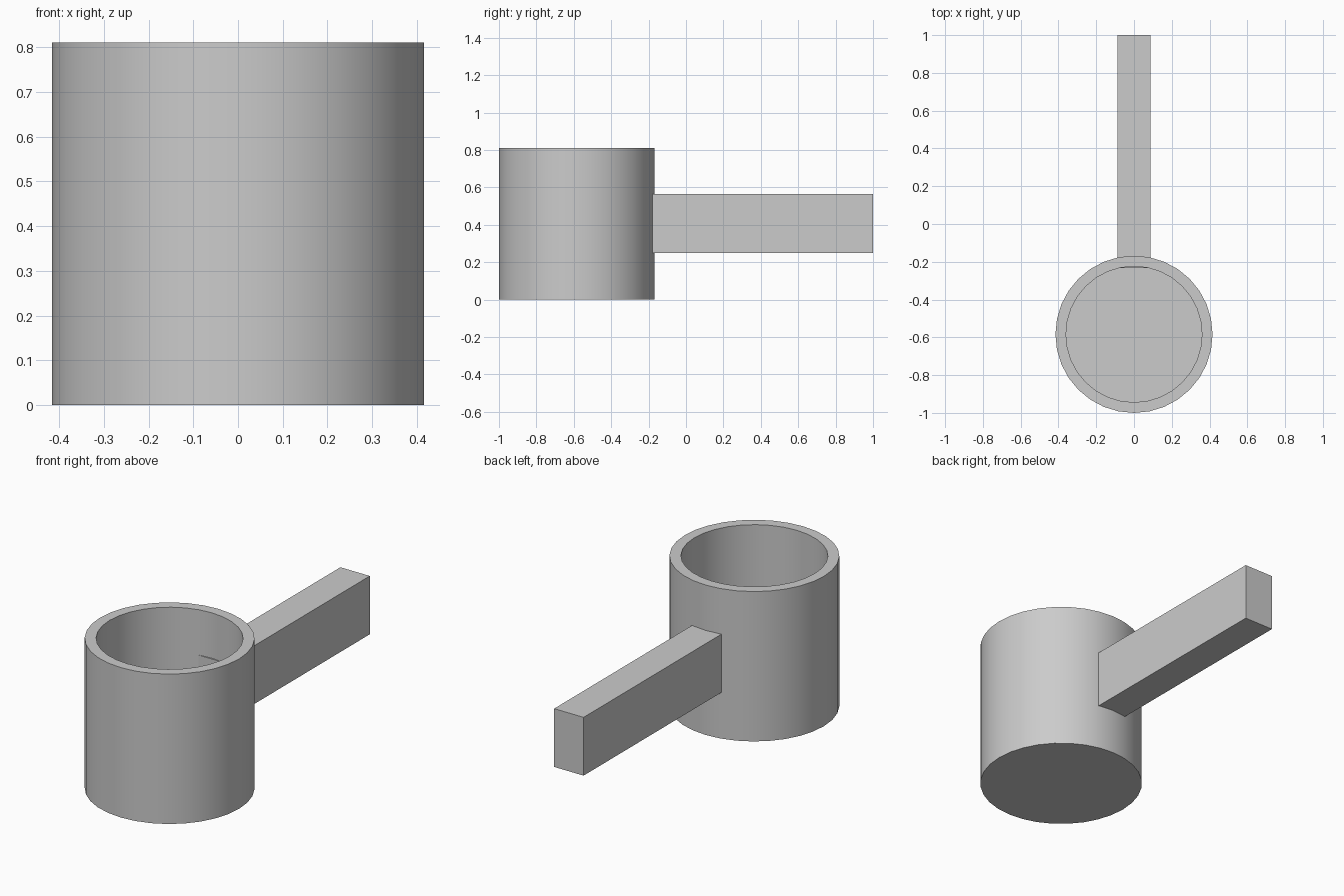
import bpy, bmesh, math

old = bpy.data.objects.get("Cube")
if old:
    bpy.data.objects.remove(old, do_unlink=True)

SIDES = 32
CUP_Y = -0.584

grey = bpy.data.materials.new("plain grey")
grey.use_nodes = True
colour = (0.6, 0.6, 0.6, 1)
grey.diffuse_color = colour
grey.node_tree.nodes["Principled BSDF"].inputs["Base Color"].default_value = colour


def finish(bm, name):
    bmesh.ops.recalc_face_normals(bm, faces=bm.faces)
    mesh = bpy.data.meshes.new(name)
    bm.to_mesh(mesh)
    bm.free()
    mesh.materials.append(grey)
    ob = bpy.data.objects.new(name, mesh)
    bpy.context.collection.objects.link(ob)
    return ob


# Cup: outer wall, flat rim, inner wall; closed by a base and an inner floor
bm = bmesh.new()
profile = [(0.416, 0), (0.416, 0.81), (0.36, 0.81), (0.36, 0.056)]
rings = []
for r, z in profile:
    rings.append([bm.verts.new((r * math.cos(2 * math.pi * i / SIDES),
                                r * math.sin(2 * math.pi * i / SIDES), z))
                  for i in range(SIDES)])
for a, b in zip(rings, rings[1:]):
    for i in range(SIDES):
        j = (i + 1) % SIDES
        bm.faces.new((a[i], a[j], b[j], b[i]))
bm.faces.new(rings[0])
bm.faces.new(rings[-1])
cup = finish(bm, "cup")
cup.location.y = CUP_Y
bpy.ops.object.select_all(action='DESELECT')
cup.select_set(True)
bpy.context.view_layer.objects.active = cup
bpy.ops.object.shade_smooth_by_angle(angle=math.radians(30))

# Handle: straight bar whose end just breaks through the inner wall
bm = bmesh.new()
bmesh.ops.create_cube(bm, size=1)
x, y0, y1, z0, z1 = 0.088, -0.232, 1.0, 0.25, 0.565
for v in bm.verts:
    v.co = (x if v.co.x > 0 else -x, y1 if v.co.y > 0 else y0, z1 if v.co.z > 0 else z0)
finish(bm, "handle")
